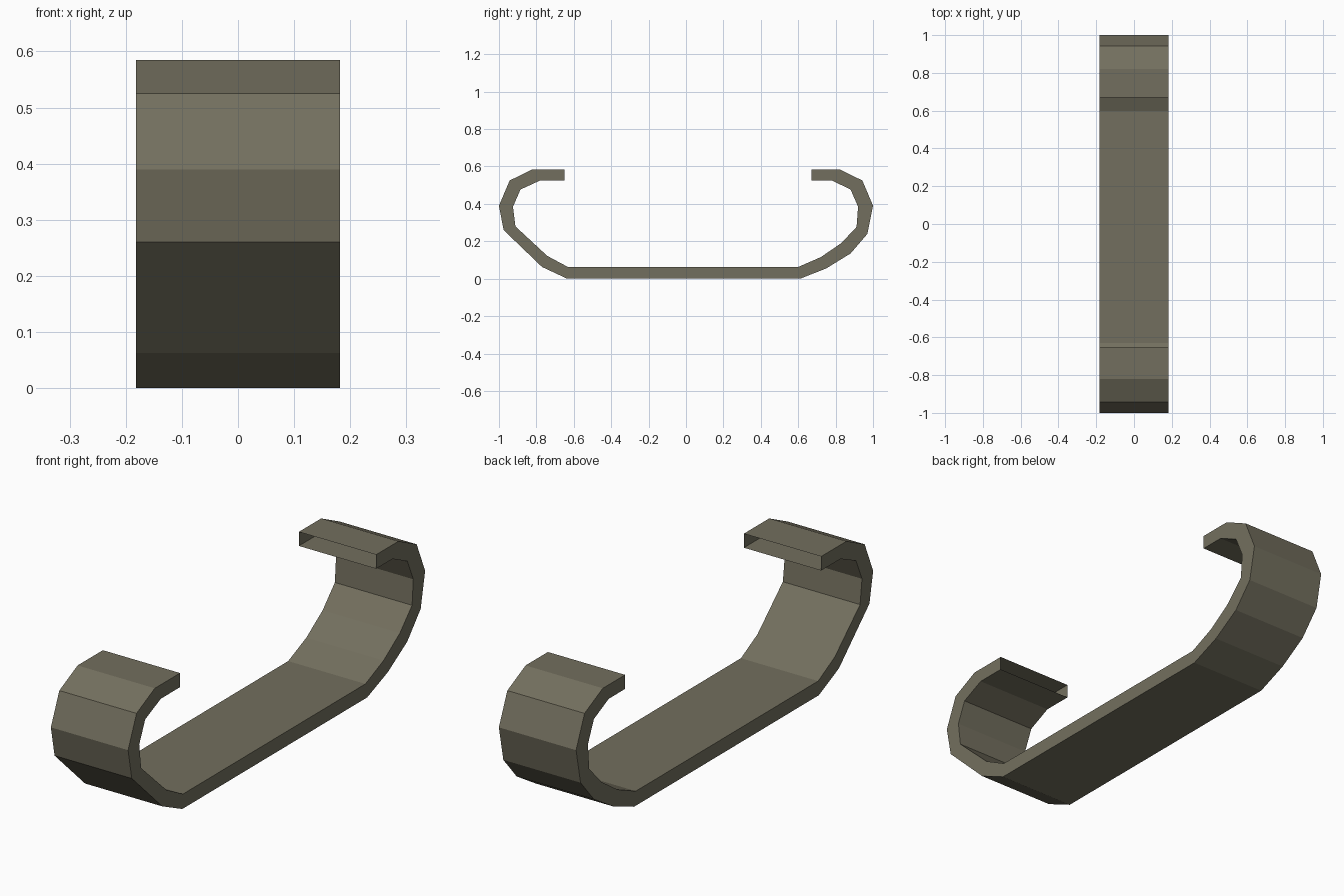
import bpy, bmesh

if "Cube" in bpy.data.objects:
    bpy.data.objects.remove(bpy.data.objects["Cube"])

HALF_WIDTH = 0.182

# Matching outer and inner outlines of the bent strip, as (y, z)
outer = [(-0.65, 0.585), (-0.82, 0.585), (-0.943, 0.525), (-1.0, 0.39), (-0.975, 0.26),
         (-0.77, 0.063), (-0.635, 0.0), (0.61, 0.0), (0.75, 0.055), (0.88, 0.135),
         (0.97, 0.24), (1.0, 0.39), (0.943, 0.525), (0.82, 0.585), (0.67, 0.585)]
inner = [(-0.65, 0.525), (-0.78, 0.525), (-0.885, 0.477), (-0.925, 0.385), (-0.912, 0.28),
         (-0.742, 0.122), (-0.63, 0.062), (0.598, 0.062), (0.72, 0.115), (0.83, 0.19),
         (0.912, 0.277), (0.92, 0.385), (0.88, 0.477), (0.78, 0.525), (0.67, 0.525)]

bm = bmesh.new()
rings = []
for o, i in zip(outer, inner):
    rings.append([bm.verts.new((x, p[0], p[1])) for p, x in
                  ((o, -HALF_WIDTH), (o, HALF_WIDTH), (i, HALF_WIDTH), (i, -HALF_WIDTH))])

# Skin the strip from section to section
for a, b in zip(rings, rings[1:]):
    for k in range(4):
        n = (k + 1) % 4
        bm.faces.new((a[k], a[n], b[n], b[k]))

# Cap temporarily to orient normals, then leave the hook tips open
caps = [bm.faces.new(rings[0]), bm.faces.new(rings[-1])]
bmesh.ops.recalc_face_normals(bm, faces=bm.faces[:])
bmesh.ops.delete(bm, geom=caps, context='FACES_ONLY')

mesh = bpy.data.meshes.new("curled_clip")
bm.to_mesh(mesh)
bm.free()
clip = bpy.data.objects.new("curled_clip", mesh)
bpy.context.collection.objects.link(clip)

# Single flat colour
mat = bpy.data.materials.new("olive_grey")
mat.diffuse_color = (0.171, 0.159, 0.112, 1)
mat.use_nodes = True
mat.node_tree.nodes["Principled BSDF"].inputs["Base Color"].default_value = mat.diffuse_color
mesh.materials.append(mat)
